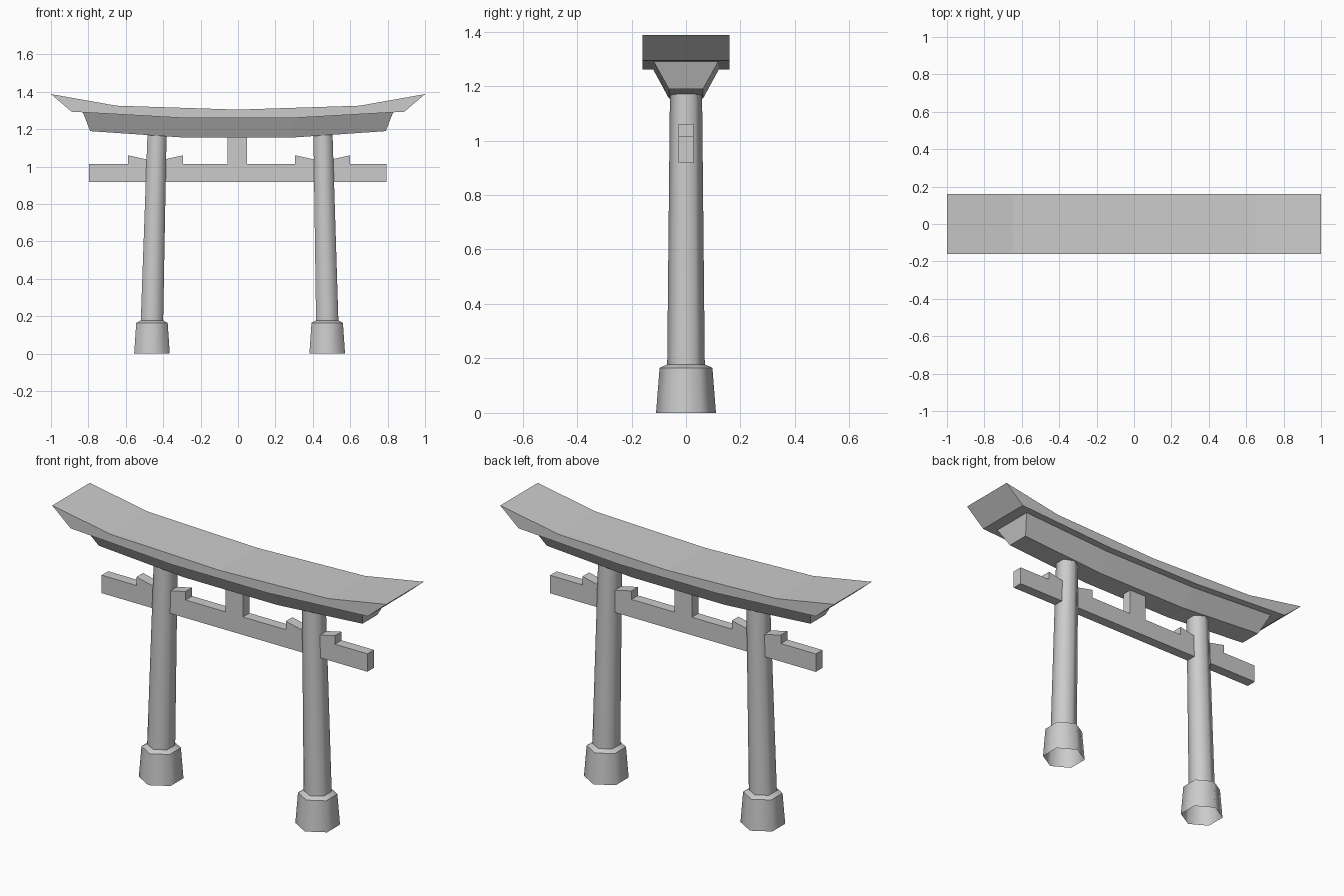
import bpy, bmesh, math

cube = bpy.data.objects.get("Cube")
if cube:
    bpy.data.objects.remove(cube, do_unlink=True)

GREY = (0.6, 0.6, 0.6, 1)
stone = bpy.data.materials.new("plain grey")
stone.use_nodes = True
stone.diffuse_color = GREY
stone.node_tree.nodes["Principled BSDF"].inputs["Base Color"].default_value = GREY


def finish(name, bm, fix_normals=True):
    if fix_normals:
        bmesh.ops.recalc_face_normals(bm, faces=bm.faces)
    mesh = bpy.data.meshes.new(name)
    bm.to_mesh(mesh)
    bm.free()
    mesh.materials.append(stone)
    obj = bpy.data.objects.new(name, mesh)
    bpy.context.collection.objects.link(obj)
    return obj


def prism(name, outline, half_depth):
    """Extrude an x-z outline along y."""
    bm = bmesh.new()
    front = [bm.verts.new((x, -half_depth, z)) for x, z in outline]
    back = [bm.verts.new((x, half_depth, z)) for x, z in outline]
    bm.faces.new(front)
    bm.faces.new(back[::-1])
    n = len(outline)
    for i in range(n):
        j = (i + 1) % n
        bm.faces.new((front[i], back[i], back[j], front[j]))
    return finish(name, bm)


def box(name, x0, x1, z0, z1, half_depth):
    return prism(name, [(x0, z0), (x1, z0), (x1, z1), (x0, z1)], half_depth)


def pillar(name, rings):
    """Smooth six-sided post, open underneath; rings hold (x, z, radius)."""
    bm = bmesh.new()
    loops = []
    for cx, z, r in rings:
        angles = [math.radians(30 + 60 * k) for k in range(6)]
        loops.append([bm.verts.new((cx + r * math.cos(a), r * math.sin(a), z))
                      for a in angles])
    for low, high in zip(loops, loops[1:]):
        for k in range(6):
            m = (k + 1) % 6
            bm.faces.new((low[k], low[m], high[m], high[k])).smooth = True
    bm.faces.new(loops[-1])
    # keep the rims crisp
    for e in bm.edges:
        e.smooth = abs(e.verts[0].co.z - e.verts[1].co.z) > 0.001
    return finish(name, bm, fix_normals=False)


# Curved roof beam with undercut ends
prism("roof_beam", [(-1, 1.388), (-0.65, 1.326), (0, 1.305), (0.65, 1.326), (1, 1.388),
                    (0.89, 1.294), (0.29, 1.26), (-0.29, 1.26), (-0.89, 1.294)], 0.16)

# Tapered beam below the roof: (top x, top z, bottom x, bottom z) sections
half = [(0.83, 1.292, 0.79, 1.19), (0.29, 1.26, 0.28, 1.155)]
sections = [(-a, b, -c, d) for a, b, c, d in half] + half[::-1]
bm = bmesh.new()
rings = [[bm.verts.new(p) for p in ((xt, -0.12, zt), (xt, 0.12, zt),
                                    (xb, 0.063, zb), (xb, -0.063, zb))]
         for xt, zt, xb, zb in sections]
for a, b in zip(rings, rings[1:]):
    for k in range(4):
        m = (k + 1) % 4
        bm.faces.new((a[k], a[m], b[m], b[k]))
bm.faces.new(rings[0])
bm.faces.new(rings[-1])
finish("under_roof_beam", bm)

# Leaning pillars with flared feet
for name, foot, head in (("right_pillar", -0.46, -0.433), ("left_pillar", 0.477, 0.4545)):
    pillar(name, [(foot, 0, 0.11), (foot, 0.165, 0.097),
                  (foot, 0.178, 0.069), (head, 1.172, 0.059)])

# Tie beam, centre strut and wedges around the pillars
BAR = 0.028
box("tie_beam", -0.797, 0.794, 0.918, 1.015, BAR)
box("centre_strut", -0.055, 0.049, 1.015, 1.16, BAR)
for name, cx in (("right_wedge", -0.441), ("left_wedge", 0.453)):
    prism(name, [(cx - 0.147, 1.015), (cx + 0.147, 1.015), (cx + 0.147, 1.061),
                 (cx, 1.028), (cx - 0.147, 1.061)], BAR)
